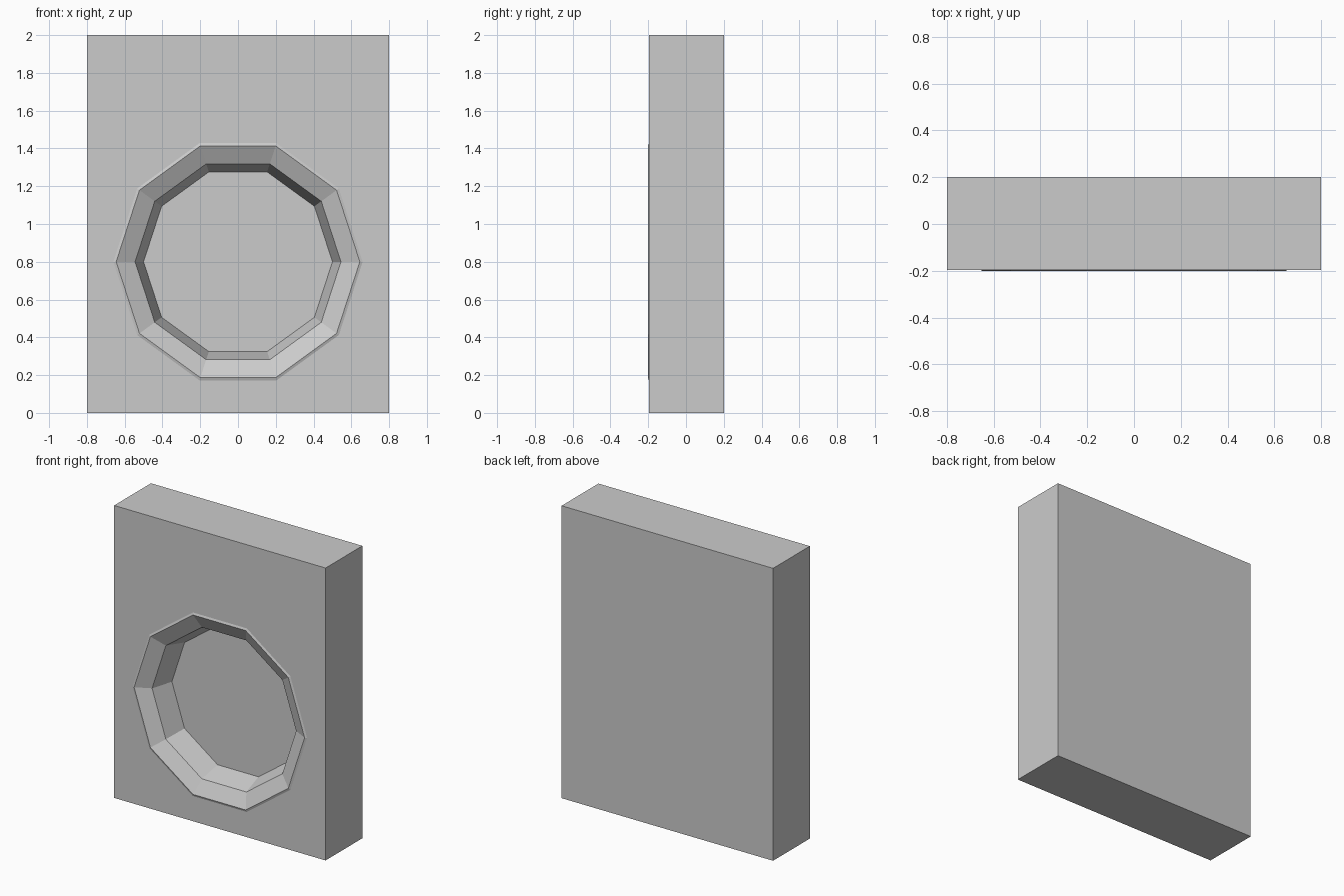
import bpy, bmesh
from math import cos, sin, pi

if "Cube" in bpy.data.objects:
    bpy.data.objects.remove(bpy.data.objects["Cube"])

HALF_W, HEIGHT, FRONT, BACK = 0.8, 2.0, -0.196, 0.2015
SIDES, CENTRE_Z = 10, 0.8
# Stepped port profile: (radius, y) from raised lip down to the floor
PROFILE = [(0.66, FRONT), (0.645, -0.2015), (0.545, -0.15), (0.5, 0.0)]

bm = bmesh.new()


def loop(points):
    return [bm.verts.new(p) for p in points]


def bridge(a, b):
    n = len(a)
    for i in range(n):
        j = (i + 1) % n
        bm.faces.new((a[i], a[j], b[j], b[i]))


def rim(verts):
    n = len(verts)
    return [bm.edges.get((verts[i], verts[(i + 1) % n])) for i in range(n)]


# Slab sides and back
corners = [(-HALF_W, 0), (HALF_W, 0), (HALF_W, HEIGHT), (-HALF_W, HEIGHT)]
front = loop((x, FRONT, z) for x, z in corners)
back = loop((x, BACK, z) for x, z in corners)
bridge(front, back)
bm.faces.new(back)

# Ten-sided stepped recess with flat floor
rings = [loop((r * cos(2 * pi * i / SIDES), y, CENTRE_Z + r * sin(2 * pi * i / SIDES))
              for i in range(SIDES)) for r, y in PROFILE]
for a, b in zip(rings, rings[1:]):
    bridge(a, b)
bm.faces.new(rings[-1])

# Front panel around the recess
bmesh.ops.triangle_fill(bm, use_beauty=True, edges=rim(front) + rim(rings[0]))
bmesh.ops.recalc_face_normals(bm, faces=bm.faces[:])

mesh = bpy.data.meshes.new("slab_with_round_recess")
bm.to_mesh(mesh)
bm.free()
obj = bpy.data.objects.new("slab_with_round_recess", mesh)
bpy.context.collection.objects.link(obj)
